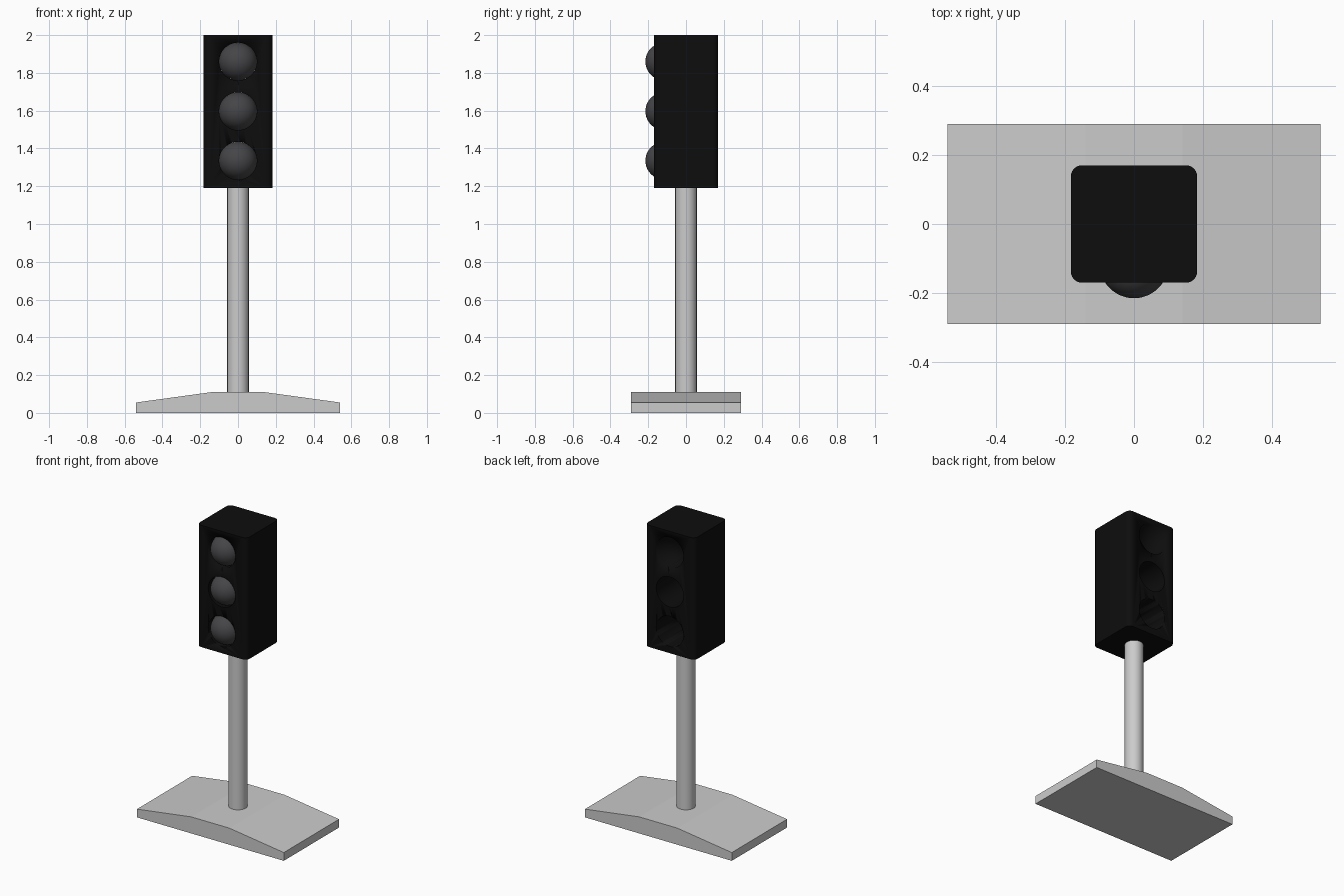
import bpy, bmesh, math

if "Cube" in bpy.data.objects:
    bpy.data.objects.remove(bpy.data.objects["Cube"])

def material(name, v):
    m = bpy.data.materials.new(name)
    m.diffuse_color = (v, v, v * 1.08, 1)
    m.use_nodes = True
    m.node_tree.nodes["Principled BSDF"].inputs["Base Color"].default_value = m.diffuse_color
    return m

def finish(name, mat=None, smooth=True):
    ob = bpy.context.object
    ob.name = name
    if mat:
        ob.data.materials.append(mat)
    if smooth:
        bpy.ops.object.shade_smooth_by_angle(angle=math.radians(35))
    return ob

def cylinder(name, r, depth, loc, rot=(0, 0, 0), mat=None):
    bpy.ops.mesh.primitive_cylinder_add(vertices=64, radius=r, depth=depth,
                                        location=loc, rotation=rot)
    return finish(name, mat)

black = material("housing_black", 0.004)
dark = material("lens_dark", 0.06)

# Base: tapered profile extruded along y
profile = [(-0.54, 0), (0.54, 0), (0.54, 0.055), (0.14, 0.11),
           (-0.14, 0.11), (-0.54, 0.055)]
bm = bmesh.new()
face = bm.faces.new([bm.verts.new((x, -0.29, z)) for x, z in profile])
ext = bmesh.ops.extrude_face_region(bm, geom=[face])
bmesh.ops.translate(bm, vec=(0, 0.58, 0),
                    verts=[v for v in ext["geom"] if isinstance(v, bmesh.types.BMVert)])
bmesh.ops.recalc_face_normals(bm, faces=bm.faces)
mesh = bpy.data.meshes.new("base")
bm.to_mesh(mesh)
bm.free()
bpy.context.collection.objects.link(bpy.data.objects.new("base", mesh))

# Pole, reaching slightly into the housing
cylinder("pole", 0.057, 1.13, (0, 0, 0.67))

# Housing: box with rounded upright edges
bm = bmesh.new()
bmesh.ops.create_cube(bm, size=1)
bmesh.ops.scale(bm, vec=(0.366, 0.34, 0.81), verts=bm.verts)
upright = [e for e in bm.edges if abs(e.verts[0].co.z - e.verts[1].co.z) > 0.5]
bmesh.ops.bevel(bm, geom=upright, offset=0.032, segments=6, profile=0.5, affect='EDGES')
mesh = bpy.data.meshes.new("housing")
bm.to_mesh(mesh)
bm.free()
housing = bpy.data.objects.new("housing", mesh)
housing.location.z = 1.595
bpy.context.collection.objects.link(housing)
mesh.materials.append(black)

# Three lamps, each a ball seated in a bore running front to back
for label, z in (("top", 1.86), ("middle", 1.597), ("bottom", 1.335)):
    cutter = cylinder(label + "_bore_cutter", 0.1, 0.6, (0, 0, z),
                      (math.pi / 2, 0, 0), black)
    cutter.hide_render = True
    cutter.hide_set(True)
    cut = housing.modifiers.new(label + "_bore", 'BOOLEAN')
    cut.operation = 'DIFFERENCE'
    cut.solver = 'EXACT'
    cut.object = cutter
    bpy.ops.mesh.primitive_uv_sphere_add(segments=48, ring_count=24, radius=0.1,
                                         location=(0, -0.115, z),
                                         rotation=(math.pi / 2, 0, 0))
    finish(label + "_lens", dark)

bpy.context.view_layer.objects.active = housing
housing.select_set(True)
bpy.ops.object.shade_smooth_by_angle(angle=math.radians(35))
